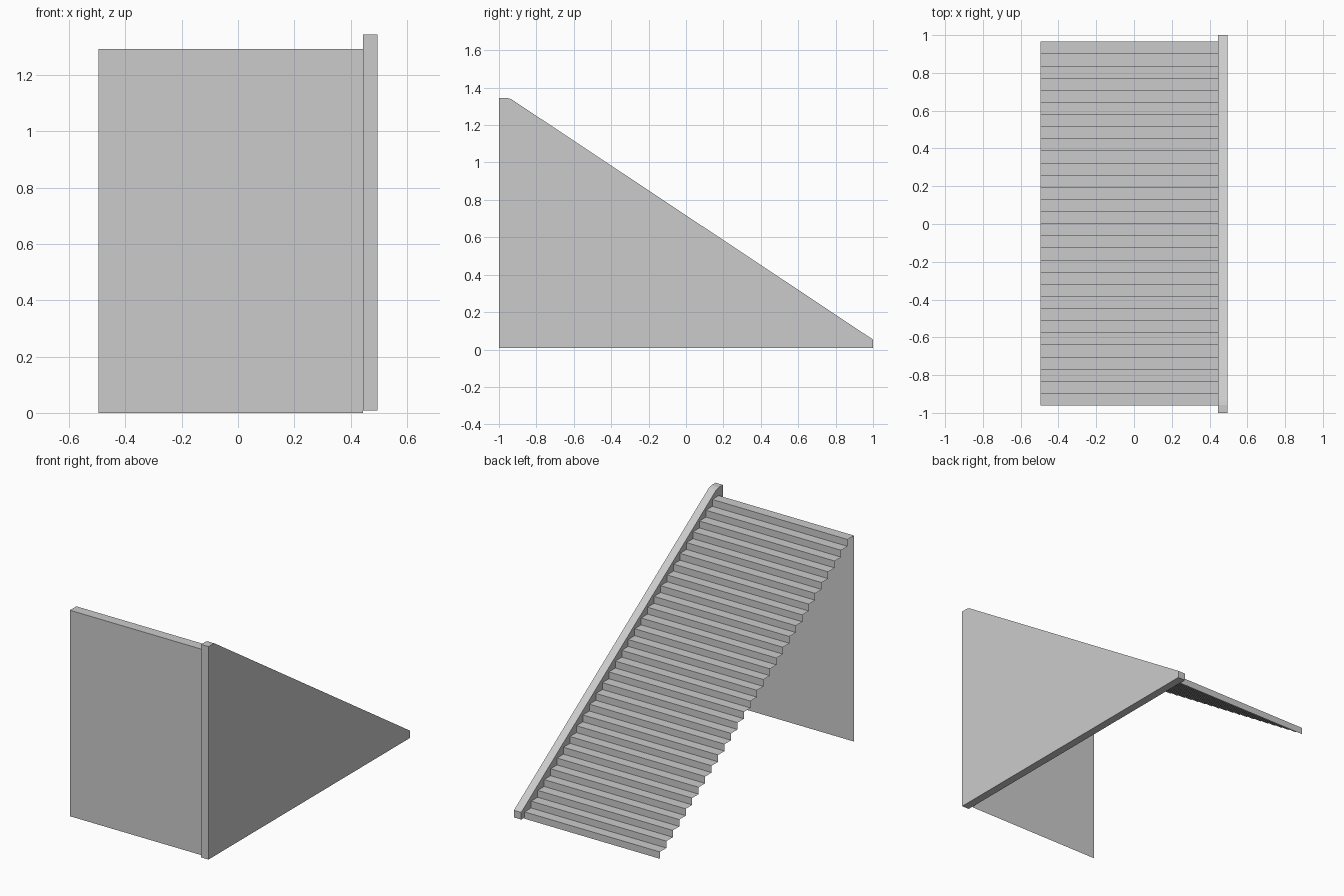
import bpy

if "Cube" in bpy.data.objects:
    bpy.data.objects.remove(bpy.data.objects["Cube"])

X_LEFT, X_INNER, X_RIGHT = -0.495, 0.444, 0.495
Y_FRONT, Y_BACK = -0.96, 0.966
TOP, STEPS = 1.293, 30


def make_object(name, verts, faces):
    mesh = bpy.data.meshes.new(name)
    mesh.from_pydata(verts, [], faces)
    mesh.update()
    obj = bpy.data.objects.new(name, mesh)
    bpy.context.collection.objects.link(obj)
    return obj


def sweep_x(name, profile, x0, x1, closed):
    """Sweep a (y, z) profile along x, as an open sheet or a capped solid."""
    n = len(profile)
    verts = [(x, y, z) for x in (x0, x1) for y, z in profile]
    count = n if closed else n - 1
    faces = [(i, n + i, n + (i + 1) % n, (i + 1) % n) for i in range(count)]
    if closed:
        faces += [tuple(range(n)), tuple(reversed(range(n, 2 * n)))]
    return make_object(name, verts, faces)


# Stair flight: thin folded sheet of risers and treads, open underneath
run, rise = (Y_BACK - Y_FRONT) / STEPS, TOP / STEPS
zigzag = [(Y_BACK, 0)]
for i in range(STEPS):
    zigzag.append((Y_BACK - i * run, (i + 1) * rise))
    zigzag.append((Y_BACK - (i + 1) * run, (i + 1) * rise))
sweep_x("stair_flight", zigzag, X_RIGHT - 0.051, X_LEFT, False)

# Thin wall under the top step
sweep_x("front_wall", [(Y_FRONT, TOP), (Y_FRONT, 0)], X_INNER, X_LEFT, False)

# Solid triangular side panel with a clipped peak
panel = [(-1, 0.008), (-1, 1.345), (-0.957, 1.345), (-0.935, 1.339),
         (1, 0.053), (1, 0.008)]
sweep_x("side_panel", panel, X_INNER, X_RIGHT, True)
